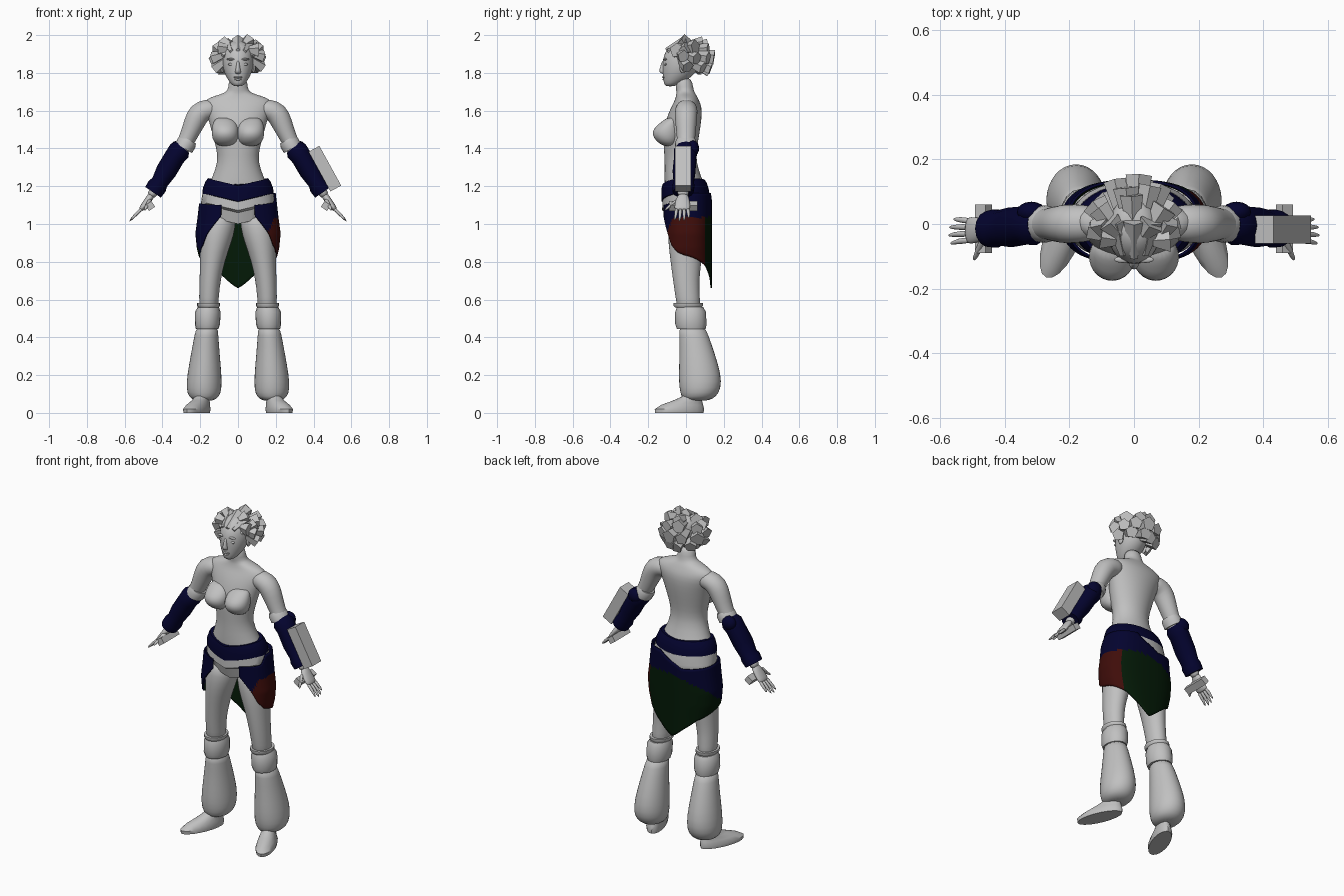
import bpy, bmesh, math, random
from mathutils import Vector, Matrix

random.seed(4)
default_cube = bpy.data.objects.get("Cube")
if default_cube:
    bpy.data.objects.remove(default_cube, do_unlink=True)


def material(name, colour):
    mat = bpy.data.materials.new(name)
    mat.use_nodes = True
    mat.diffuse_color = (*colour, 1)
    mat.node_tree.nodes["Principled BSDF"].inputs["Base Color"].default_value = (*colour, 1)
    return mat


PALE = material("pale_grey", (.53, .53, .53))
NAVY = material("navy_cloth", (.001, .001, .028))
RED = material("dark_red_cloth", (.05, .004, .003))
GREEN = material("dark_green_cloth", (.001, .01, .002))


def finish(name, bm, mats, mirror=False, level=0, smooth=True):
    """Turn a bmesh into a named object with its modifiers and shading."""
    bmesh.ops.recalc_face_normals(bm, faces=bm.faces)
    mesh = bpy.data.meshes.new(name)
    bm.to_mesh(mesh)
    bm.free()
    obj = bpy.data.objects.new(name, mesh)
    bpy.context.collection.objects.link(obj)
    for mat in mats:
        mesh.materials.append(mat)
    if smooth:
        bpy.ops.object.select_all(action="DESELECT")
        obj.select_set(True)
        bpy.context.view_layer.objects.active = obj
        bpy.ops.object.shade_smooth_by_angle(angle=math.radians(180 if level else 40))
    if mirror:
        mod = obj.modifiers.new("mirror", "MIRROR")
        mod.use_mirror_merge = False
    if level:
        mod = obj.modifiers.new("subdivision", "SUBSURF")
        mod.levels = mod.render_levels = level
    return obj


def loft(name, rings, mat=PALE, mirror=False, level=1, sides=16, along=False, change=None):
    """Skin elliptical rings (x, y, z, half width, half depth); along turns them with the path."""
    bm = bmesh.new()
    loops = []
    for i, (x, y, z, width, depth) in enumerate(rings):
        across = Vector((1, 0, 0))
        if along:
            before, after = rings[max(i - 1, 0)], rings[min(i + 1, len(rings) - 1)]
            tangent = Vector((after[0] - before[0], 0, after[2] - before[2])).normalized()
            across = Vector((0, 1, 0)).cross(tangent)
        loop = []
        for k in range(sides):
            a = math.tau * k / sides
            point = Vector((x, y, z)) + across * width * math.cos(a)
            point.y += depth * math.sin(a)
            loop.append(bm.verts.new(change(point) if change else point))
        loops.append(loop)
    for low, high in zip(loops, loops[1:]):
        for k in range(sides):
            n = (k + 1) % sides
            bm.faces.new((low[k], low[n], high[n], high[k]))
    bm.faces.new(loops[0])
    bm.faces.new(loops[-1])
    return finish(name, bm, [mat], mirror, level)


def ball(name, centre, size, mat=PALE, mirror=False):
    bm = bmesh.new()
    bmesh.ops.create_uvsphere(bm, u_segments=16, v_segments=10, radius=1,
                              matrix=Matrix.Translation(centre) @ Matrix.Diagonal((*size, 1)))
    return finish(name, bm, [mat], mirror)


def box(name, centre, size, turn, mirror=False):
    bm = bmesh.new()
    place = Matrix.Translation(centre) @ Matrix.Rotation(math.radians(turn), 4, "Y")
    bmesh.ops.create_cube(bm, size=1, matrix=place @ Matrix.Diagonal((*size, 1)))
    return finish(name, bm, [PALE], mirror, smooth=False)


def blend(keys, t):
    """Straight-line interpolation through (position, value) keys."""
    for (a, va), (b, vb) in zip(keys, keys[1:]):
        if t <= b:
            return va + (vb - va) * max(0, (t - a) / (b - a))
    return keys[-1][1]


# Torso, neck and bust
loft("torso", [(0, .02, 1.0, .1, .08), (0, .015, 1.07, .185, .115), (0, 0, 1.17, .175, .112),
               (0, -.015, 1.24, .14, .1), (0, -.03, 1.33, .105, .083), (0, -.03, 1.4, .115, .088),
               (0, -.025, 1.48, .138, .097), (0, -.01, 1.56, .158, .094),
               (0, .003, 1.62, .185, .082), (0, .005, 1.655, .185, .064), (0, .002, 1.68, .12, .055),
               (0, -.002, 1.695, .062, .048), (0, -.008, 1.72, .051, .046),
               (0, -.015, 1.78, .048, .045)], sides=24)
loft("bust", [(.062, -.085, 1.41, .035, .03), (.066, -.098, 1.435, .066, .06),
              (.068, -.104, 1.475, .074, .08), (.068, -.098, 1.51, .072, .072),
              (.07, -.082, 1.54, .062, .05), (.075, -.07, 1.565, .04, .03)], mirror=True)

# Head and facial features
loft("head", [(0, -.085, 1.728, .022, .024), (0, -.07, 1.745, .042, .048),
              (0, -.045, 1.78, .064, .078), (0, -.03, 1.82, .08, .095),
              (0, -.02, 1.87, .085, .106), (0, -.01, 1.92, .08, .098),
              (0, 0, 1.955, .06, .07), (0, 0, 1.97, .03, .035)], sides=20)
loft("nose", [(0, -.118, 1.868, .008, .008), (0, -.124, 1.83, .01, .014),
              (0, -.124, 1.805, .018, .022), (0, -.113, 1.793, .014, .012)], sides=10)
ball("upper_lip", (0, -.116, 1.777), (.024, .011, .006))
ball("lower_lip", (0, -.112, 1.766), (.02, .012, .007))
ball("eyes", (.035, -.108, 1.845), (.018, .007, .007), mirror=True)
ball("brows", (.036, -.11, 1.872), (.025, .01, .006), mirror=True)
ball("ears", (.083, -.015, 1.83), (.01, .02, .032), mirror=True)


# Hair: chunky flat-sided locks that widen toward their blunt tips
def lock(bm, root, tip, thin, thick):
    axis = tip - root
    place = Matrix.Translation((root + tip) / 2) @ axis.to_track_quat("Z", "Y").to_matrix().to_4x4()
    bmesh.ops.create_cone(bm, cap_ends=True, segments=5, radius1=thin, radius2=thick,
                          depth=axis.length, matrix=place)


hair = bmesh.new()
skull = Vector((0, 0, 1.87))
for height, count, spread in ((60, 3, 80), (34, 6, 105), (4, 7, 98), (-28, 6, 85)):
    for k in range(count):
        turn = math.radians(spread * (2 * k / (count - 1) - 1) + random.uniform(-8, 8))
        rise = math.radians(height + random.uniform(-8, 8))
        aim = Vector((math.sin(turn) * math.cos(rise), math.cos(turn) * math.cos(rise), math.sin(rise)))
        tip = skull + Vector((aim.x * .132, aim.y * .15, aim.z * .107))
        root = skull + Vector((aim.x * .07, aim.y * .05 - .035, aim.z * .06 + .025))
        lock(hair, root, tip, .02, random.uniform(.034, .044))
for k in range(-2, 3):
    side = k / 2
    root = Vector((side * .066, -.105 + .04 * side * side, 1.92 - .03 * side * side))
    tip = Vector((side * .11, .01, 1.97 - .035 * abs(side)))
    lock(hair, root, tip, .012, .034)
finish("hair_locks", hair, [PALE], smooth=False)

# Arms, elbow cuffs and bracers
loft("arms", [(.1, .002, 1.605, .045, .05), (.16, .002, 1.61, .058, .06), (.208, 0, 1.588, .064, .062),
              (.235, 0, 1.53, .056, .057), (.262, 0, 1.465, .046, .05), (.295, 0, 1.4, .042, .045),
              (.37, -.01, 1.29, .038, .042), (.445, -.015, 1.17, .026, .03),
              (.465, -.015, 1.145, .024, .03)], mirror=True, along=True)
loft("elbow_cuffs", [(.262, 0, 1.447, .044, .05), (.27, 0, 1.432, .052, .057),
                     (.288, 0, 1.402, .052, .057)], mirror=True, along=True, level=0)
loft("bracers", [(.294, 0, 1.407, .046, .052), (.31, -.002, 1.388, .059, .064),
                 (.335, -.004, 1.355, .055, .06), (.38, -.01, 1.28, .055, .062),
                 (.415, -.012, 1.22, .045, .055), (.428, -.014, 1.2, .053, .06),
                 (.45, -.015, 1.168, .05, .056)], NAVY, mirror=True, along=True, level=0, sides=14)
ball("elbow_pads", (.317, .037, 1.4), (.045, .032, .042), NAVY, mirror=True)
box("forearm_box", (.46, -.017, 1.293), (.065, .085, .24), -28.8)

# Hands with four fingers and a thumb
loft("palms", [(.452, -.015, 1.16, .02, .026), (.475, -.018, 1.128, .019, .038),
               (.505, -.02, 1.088, .016, .043), (.517, -.02, 1.072, .012, .04)],
     mirror=True, along=True)
for name, y, reach in (("index", -.053, .9), ("middle", -.031, 1), ("ring", -.009, .95), ("little", .013, .75)):
    loft(name + "_fingers", [(.505, y * .9 - .002, 1.085, .01, .011),
                             (.512 + .035 * reach, y, 1.08 - .035 * reach, .01, .01),
                             (.51 + .066 * reach, y * 1.15, 1.082 - .07 * reach, .004, .004)],
         mirror=True, along=True, sides=8)
loft("thumbs", [(.462, -.035, 1.135, .013, .014), (.475, -.07, 1.108, .012, .013),
                (.49, -.1, 1.083, .009, .011), (.495, -.11, 1.072, .004, .005)], mirror=True, along=True, sides=8)
box("hand_grips", (.465, -.015, 1.095), (.04, .15, .036), 35, mirror=True)

# Legs, knee bands and flared leg covers
loft("legs", [(.095, .01, 1.07, .085, .095), (.104, .005, .98, .094, .102), (.118, 0, .9, .085, .096),
              (.136, 0, .8, .066, .083), (.148, 0, .7, .057, .07), (.154, .008, .62, .053, .066),
              (.157, .02, .5, .05, .06)], mirror=True)
loft("knee_bands", [(.156, .012, .558, .054, .07), (.156, .012, .568, .062, .078),
                    (.156, .012, .582, .062, .078)], mirror=True, level=0)
loft("knee_cuffs", [(.157, .022, .56, .056, .07), (.16, .024, .535, .068, .081),
                    (.162, .026, .47, .067, .083), (.163, .028, .445, .06, .076)], mirror=True, level=0)
loft("leg_covers", [(.163, .03, .46, .058, .07), (.167, .04, .42, .063, .077),
                    (.173, .06, .31, .078, .096), (.178, .074, .2, .093, .115),
                    (.18, .075, .13, .096, .113), (.18, .068, .085, .084, .094),
                    (.18, .055, .062, .05, .065)], mirror=True)


# Feet turned outward
def toe_out(point):
    pivot = Vector((.185, .04, 0))
    return pivot + Matrix.Rotation(math.radians(22), 3, "Z") @ (point - pivot)


loft("feet", [(.188, -.042, 0, .052, .138), (.188, -.042, .02, .055, .141), (.186, -.026, .042, .048, .12),
              (.185, .005, .065, .04, .082), (.185, .03, .085, .036, .056), (.185, .045, .12, .034, .045)],
     mirror=True, level=0, sides=20, change=toe_out)


# Waist sash and belt, dipping toward the middle of the front
def dip(point):
    middle = max(0, 1 - abs(point.x) / .17) * (1 if point.y < 0 else .2)
    return point - Vector((0, 0, .04 * middle))


loft("waist_sash", [(0, -.003, 1.155, .175, .118), (0, -.003, 1.16, .189, .128),
                    (0, -.005, 1.19, .186, .126), (0, -.01, 1.225, .172, .12),
                    (0, -.014, 1.243, .16, .112), (0, -.015, 1.243, .14, .1)],
     NAVY, level=0, sides=32, change=dip)
loft("hip_belt", [(0, .022, 1.04, .185, .108), (0, .015, 1.1, .194, .119), (0, .004, 1.112, .196, .13),
                  (0, 0, 1.165, .188, .125)], level=0, sides=32, change=dip)

# Open-fronted wrap skirt, high on the left hip, with panels coloured by angle and height
hem = [(20, 1.04), (30, 1.0), (42, .95), (55, .89), (72, .85), (110, .81), (135, .78), (160, .72), (180, .66)]
rim = [(20, 1.1), (70, 1.115), (85, 1.165), (160, 1.165), (192, 1.085), (230, 1.1), (275, 1.11), (340, 1.1)]
half_width = [(.66, .17), (.8, .2), (.87, .218), (.95, .226), (1.03, .215), (1.17, .199)]
back_panel_top = [(110, 1.03), (180, 1.045), (212, 1.0), (240, .965), (290, .86)]
skirt = bmesh.new()
columns = []
for k in range(81):
    degrees = 20 + 4 * k
    a = math.radians(degrees)
    top, bottom = blend(rim, degrees), blend(hem, min(degrees, 360 - degrees))
    column = []
    for j in range(25):
        z = top + (bottom - top) * j / 24
        s, c = math.sin(a), math.cos(a)
        x = math.copysign(abs(s) ** .8, s) * blend(half_width, z)
        column.append(skirt.verts.new((x, .006 - math.copysign(abs(c) ** .8, c) * .131, z)))
    columns.append(column)
for k, (left, right) in enumerate(zip(columns, columns[1:])):
    degrees = 22 + 4 * k
    for j in range(24):
        face = skirt.faces.new((left[j], right[j], right[j + 1], left[j + 1]))
        z = face.calc_center_median().z
        if 132 < degrees < 290 and z < blend(back_panel_top, degrees):
            face.material_index = 2
        elif 40 < degrees < 132 and z < 1.035 - .004 * max(0, 60 - degrees):
            face.material_index = 1
wrap = finish("wrap_skirt", skirt, [NAVY, RED, GREEN])
wrap.modifiers.new("thickness", "SOLIDIFY").thickness = .008
